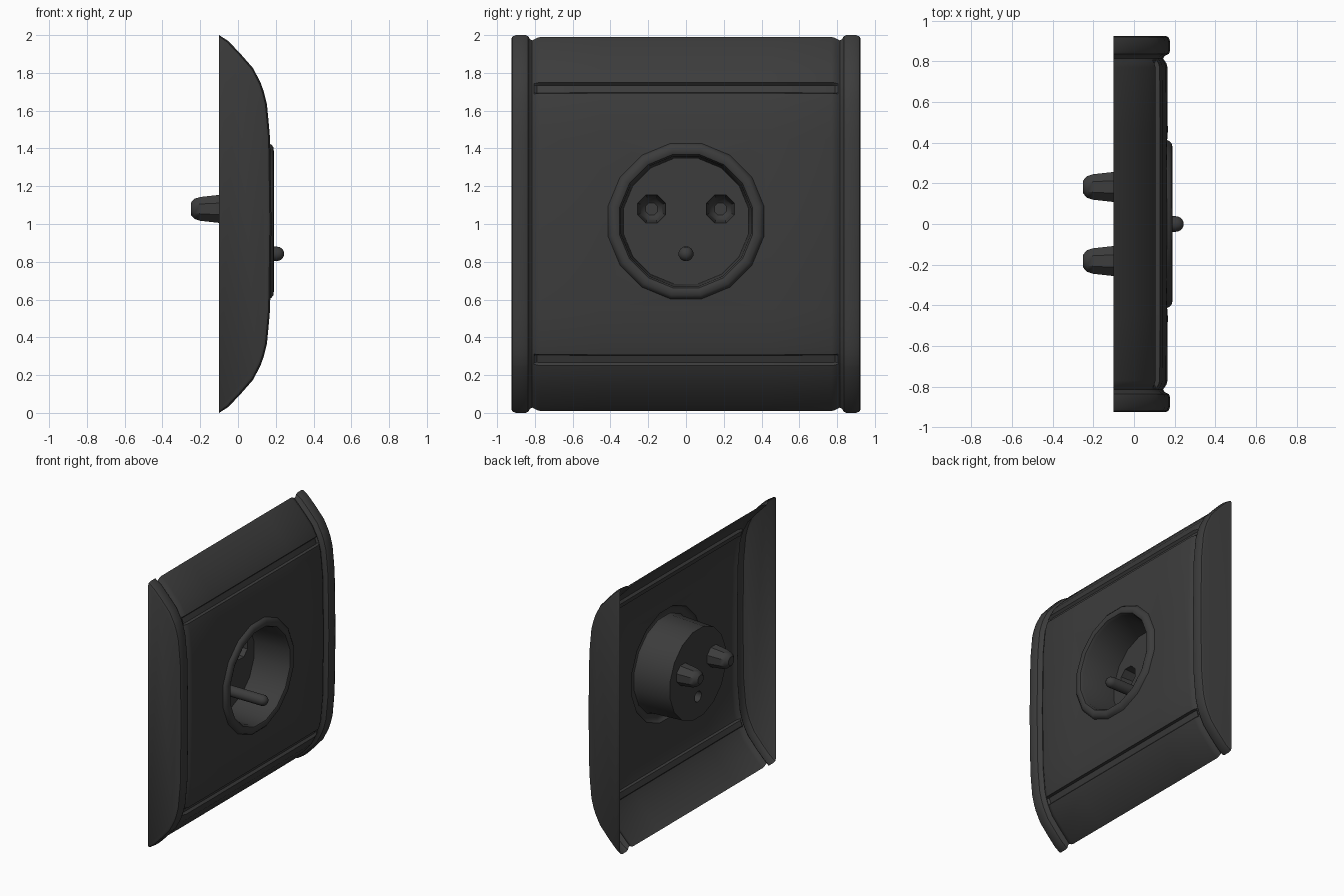
import bpy, bmesh, math
from mathutils import Vector

if "Cube" in bpy.data.objects:
    bpy.data.objects.remove(bpy.data.objects["Cube"])

BACK = -0.1              # plane of the open back
CZ = 1.015               # height of the socket centre
SIDES = 16

mat = bpy.data.materials.new("dark_plastic")
mat.diffuse_color = (0.045, 0.045, 0.045, 1)
mat.use_nodes = True
mat.node_tree.nodes["Principled BSDF"].inputs["Base Color"].default_value = mat.diffuse_color


def finish(name, bm, angle=35):
    bmesh.ops.recalc_face_normals(bm, faces=bm.faces)
    bm.normal_update()
    # visible side of every part looks towards +x
    if sum(f.normal.x * f.calc_area() for f in bm.faces) < 0:
        bmesh.ops.reverse_faces(bm, faces=bm.faces)
    me = bpy.data.meshes.new(name)
    bm.to_mesh(me)
    bm.free()
    ob = bpy.data.objects.new(name, me)
    bpy.context.collection.objects.link(ob)
    me.materials.append(mat)
    bpy.ops.object.select_all(action='DESELECT')
    ob.select_set(True)
    bpy.context.view_layer.objects.active = ob
    bpy.ops.object.shade_smooth_by_angle(angle=math.radians(angle))
    return ob


def circle(bm, r, x, cy, cz, n):
    return [bm.verts.new((x, cy + r * math.cos(math.tau * (i + 0.5) / n),
                          cz + r * math.sin(math.tau * (i + 0.5) / n))) for i in range(n)]


def loop_edges(bm, loop):
    out = []
    for a, b in zip(loop, loop[1:] + loop[:1]):
        out.append(bm.edges.get((a, b)) or bm.edges.new((a, b)))
    return out


def lathe(bm, pts, cy, cz, n, cap=False):
    """Revolve (radius, x) points about an x-parallel axis; return the loops."""
    loops = [circle(bm, r, x, cy, cz, n) for r, x in pts]
    for a, b in zip(loops, loops[1:]):
        for i in range(n):
            j = (i + 1) % n
            bm.faces.new((a[i], a[j], b[j], b[i]))
    if cap:
        bm.faces.new(loops[-1])
    return loops


# Faceplate: curved side profile swept across the width, with inset per section
half = [(BACK, 2.0), (-0.053, 1.97), (0.01, 1.905), (0.08, 1.825), (0.116, 1.755),
        (0.121, 1.745), (0.135, 1.705), (0.138, 1.695), (0.153, 1.635),
        (0.164, 1.52), (0.17, 1.45)]
prof = half + [(0.177, 1.0)] + [(x, 2 - z) for x, z in reversed(half)]
rows = len(prof)
groove_rows = {5, 6, rows - 6, rows - 7}
side = [(0.925, 0.022), (0.918, 0.008), (0.90, 0), (0.85, 0), (0.836, 0.006),
        (0.826, 0.026), (0.814, 0.034), (0.805, 0.028), (0.79, 0.018),
        (0.77, 0.012), (0.45, 0.011)]
sections = side + [(-y, d) for y, d in reversed(side)]

bm = bmesh.new()
grid = []
for y, d in sections:
    line = []
    for i, (x, z) in enumerate(prof):
        x0, z0 = prof[max(i - 1, 0)]
        x1, z1 = prof[min(i + 1, rows - 1)]
        nrm = Vector((z0 - z1, x1 - x0)).normalized()
        depth = d + (0.02 if i in groove_rows and abs(y) < 0.80 else 0)
        px, pz = x - nrm.x * depth, z - nrm.y * depth
        if i in (0, rows - 1):
            px = BACK
        line.append(bm.verts.new((px, y, pz)))
    grid.append(line)
for a, b in zip(grid, grid[1:]):
    for i in range(rows - 1):
        bm.faces.new((a[i], a[i + 1], b[i + 1], b[i]))
# flat outer cheeks
bm.faces.new(grid[0])
bm.faces.new(grid[-1])
# round opening for the socket
mid = [f for f in bm.faces if abs(f.calc_center_median().y) < 0.1
       and abs(f.calc_center_median().z - 1) < 0.4]
bmesh.ops.delete(bm, geom=mid, context='FACES')
rim = [e for e in bm.edges if e.is_boundary and e.calc_face_angle(None) is None
       and all(abs(v.co.y) < 0.46 and abs(v.co.z - 1) < 0.5 for v in e.verts)]
hole = loop_edges(bm, circle(bm, 0.42, 0.163, 0, CZ, SIDES))
bmesh.ops.triangle_fill(bm, use_beauty=True, edges=rim + hole, normal=(1, 0, 0))
finish("faceplate", bm)

# Socket: raised ring, recessed cup, pierced floor and two hollow contact tubes
bm = bmesh.new()
loops = lathe(bm, [(0.42, 0.163), (0.413, 0.177), (0.40, 0.187), (0.375, 0.19),
                   (0.36, 0.184), (0.35, 0.165), (0.338, BACK)], 0, CZ, SIDES)
edges = loop_edges(bm, loops[-1])
for s in (-1, 1):
    tube = lathe(bm, [(0.08, BACK), (0.068, -0.2), (0.058, -0.23), (0.035, -0.25)],
                 s * 0.182, 1.08, 8, cap=True)
    edges += loop_edges(bm, tube[0])
edges += loop_edges(bm, circle(bm, 0.04, BACK, 0, 0.842, 12))
bmesh.ops.triangle_fill(bm, use_beauty=True, edges=edges, normal=(1, 0, 0))
finish("socket_cup", bm)

# Earth pin with domed tip, open at the back
bm = bmesh.new()
dome = [(0.04 * math.cos(a), 0.205 + 0.04 * math.sin(a))
        for a in (math.radians(t) for t in (0, 25, 50, 75))]
lathe(bm, [(0.04, BACK)] + dome, 0, 0.842, 12, cap=True)
finish("earth_pin", bm, 50)
